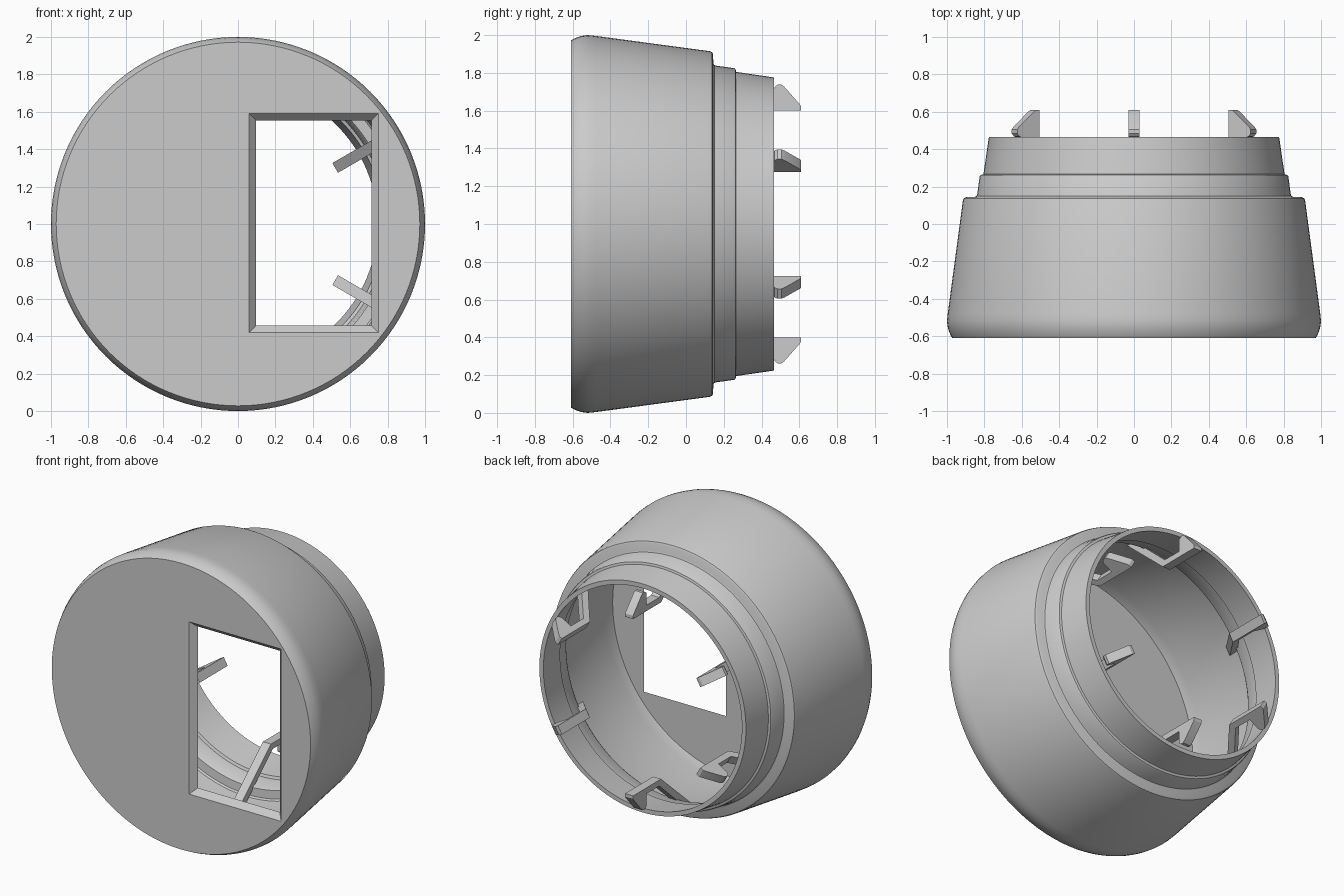
import bpy, bmesh
from math import cos, sin, tau, radians

cube = bpy.data.objects.get("Cube")
if cube:
    bpy.data.objects.remove(cube, do_unlink=True)

grey = bpy.data.materials.new("neutral_grey")
grey.use_nodes = True
grey.diffuse_color = (0.6, 0.6, 0.6, 1)
grey.node_tree.nodes["Principled BSDF"].inputs["Base Color"].default_value = (0.6, 0.6, 0.6, 1)


def finish(bm, name):
    bmesh.ops.recalc_face_normals(bm, faces=bm.faces)
    mesh = bpy.data.meshes.new(name)
    bm.to_mesh(mesh)
    bm.free()
    obj = bpy.data.objects.new(name, mesh)
    mesh.materials.append(grey)
    bpy.context.collection.objects.link(obj)
    return obj


def activate(obj):
    bpy.ops.object.select_all(action='DESELECT')
    obj.select_set(True)
    bpy.context.view_layer.objects.active = obj


# Stepped cup: (depth, radius) from the front edge, over the rim, to the inner floor
PROFILE = [
    (-0.61, 0.972), (-0.595, 0.98), (-0.575, 0.989), (-0.55, 0.996), (-0.52, 1.0), (-0.48, 0.996),
    (0.125, 0.915), (0.137, 0.91), (0.143, 0.9), (0.145, 0.852), (0.15, 0.842), (0.16, 0.838),
    (0.255, 0.825), (0.262, 0.82), (0.266, 0.805),
    (0.465, 0.776), (0.465, 0.746),
    (0.24, 0.778), (0.232, 0.795), (0.13, 0.81), (0.115, 0.82), (0.11, 0.875), (0.1, 0.885),
    (-0.5, 0.963), (-0.57, 0.95),
]
SEGMENTS = 128
bm = bmesh.new()
rings = []
for y, r in PROFILE:
    rings.append([bm.verts.new((r * cos(tau * i / SEGMENTS), y, 1 + r * sin(tau * i / SEGMENTS)))
                  for i in range(SEGMENTS)])
for a, b in zip(rings, rings[1:]):
    for i in range(SEGMENTS):
        j = (i + 1) % SEGMENTS
        bm.faces.new((a[i], a[j], b[j], b[i]))
bm.faces.new(rings[0])
bm.faces.new(rings[-1])
housing = finish(bm, "housing")

# Tapered rectangular window through the front plate
bm = bmesh.new()
frames = []
for y, inset in ((-0.65, -0.035), (-0.61, 0), (-0.57, 0.037), (-0.55, 0.037)):
    x0, x1, z0, z1 = 0.06 + inset, 0.75 - inset, 0.42 + inset, 1.59 - inset
    frames.append([bm.verts.new((x, y, z)) for x, z in ((x0, z0), (x1, z0), (x1, z1), (x0, z1))])
for a, b in zip(frames, frames[1:]):
    for i in range(4):
        j = (i + 1) % 4
        bm.faces.new((a[i], a[j], b[j], b[i]))
bm.faces.new(frames[0])
bm.faces.new(frames[-1])
cutter = finish(bm, "window_cutter")
cutter.hide_render = True

cut = housing.modifiers.new("window", 'BOOLEAN')
cut.operation = 'DIFFERENCE'
cut.solver = 'EXACT'
cut.object = cutter
activate(housing)
bpy.ops.object.modifier_apply(modifier=cut.name)
bpy.data.objects.remove(cutter, do_unlink=True)
bpy.ops.object.shade_smooth_by_angle(angle=radians(30))

# Six snap hooks: slanted leg from the wall, axial arm and barbed head
HOOK = [
    (0.61, 0.6), (0.61, 0.622), (0.602, 0.634), (0.52, 0.727), (0.505, 0.738), (0.485, 0.738),
    (0.468, 0.725), (0.465, 0.71), (0.465, 0.64), (0.33, 0.64),
    (0.04, 0.9), (-0.03, 0.9), (0.31, 0.6),
]
HALF_WIDTH = 0.03
for k in range(6):
    t = radians(30 + 60 * k)
    bm = bmesh.new()
    sides = []
    for w in (-HALF_WIDTH, HALF_WIDTH):
        sides.append([bm.verts.new((r * cos(t) - w * sin(t), y, 1 + r * sin(t) + w * cos(t)))
                      for y, r in HOOK])
        bm.faces.new(sides[-1])
    a, b = sides
    for i in range(len(HOOK)):
        j = (i + 1) % len(HOOK)
        bm.faces.new((a[i], a[j], b[j], b[i]))
    hook = finish(bm, f"snap_hook_{k + 1}")
    activate(hook)
    bpy.ops.object.shade_smooth_by_angle(angle=radians(20))
